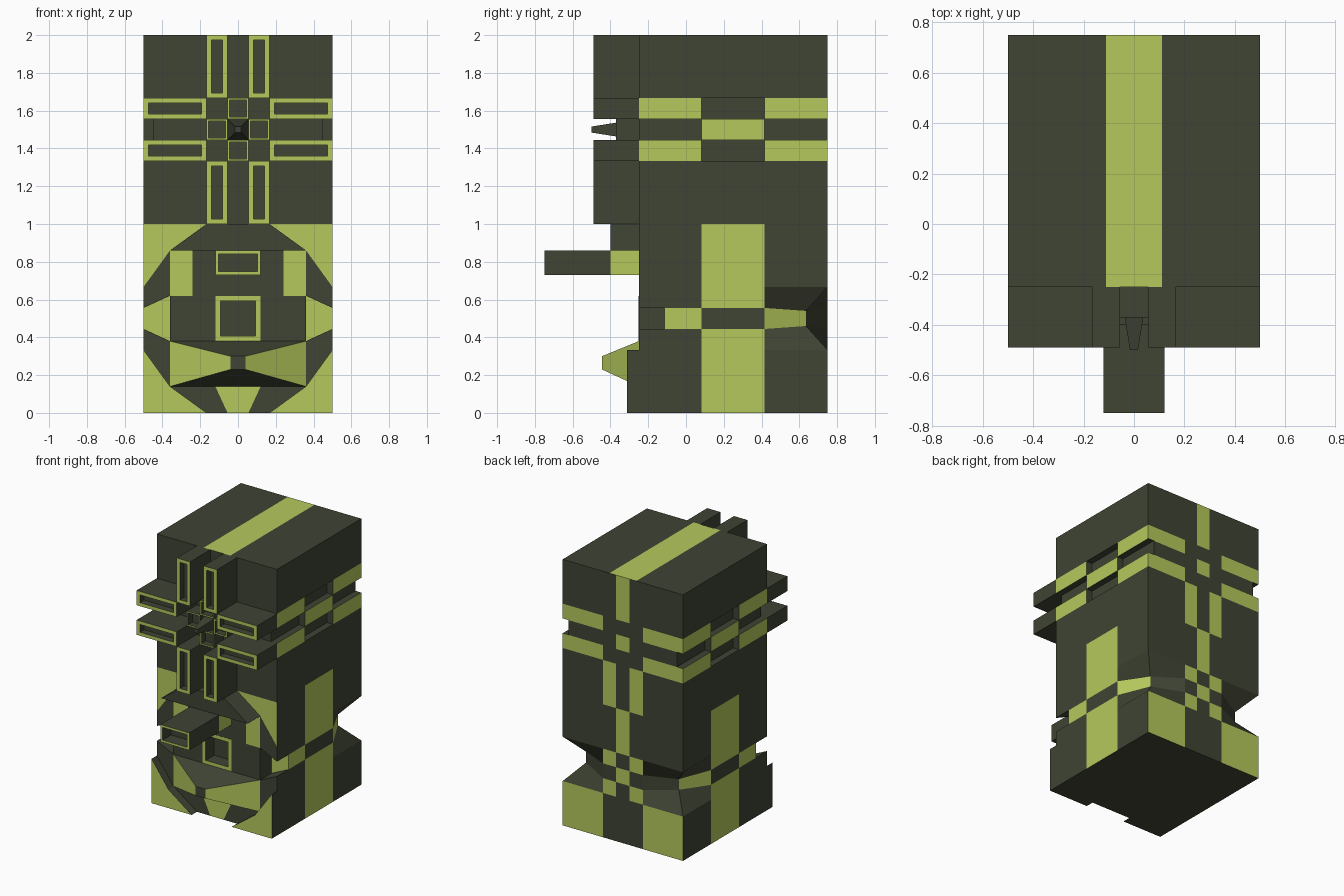
import bpy, bmesh
from mathutils import Vector

if "Cube" in bpy.data.objects:
    bpy.data.objects.remove(bpy.data.objects["Cube"])

def material(name, rgb):
    m = bpy.data.materials.new(name)
    m.diffuse_color = (*rgb, 1)
    m.use_nodes = True
    m.node_tree.nodes["Principled BSDF"].inputs["Base Color"].default_value = m.diffuse_color
    return m

MATS = [material("dark", (.05, .058, .034)), material("lime", (.462, .584, .107))]

def finish(name, bm):
    me = bpy.data.meshes.new(name)
    bm.to_mesh(me)
    bm.free()
    for m in MATS:
        me.materials.append(m)
    ob = bpy.data.objects.new(name, me)
    bpy.context.collection.objects.link(ob)
    return ob

def solid(name, back, y0, y1, lime=(), front=None, recess=None):
    """Prism or frustum from x,z outlines: back outline at y1, front outline at y0."""
    front = front or back
    bm = bmesh.new()
    b = [bm.verts.new((x, y1, z)) for x, z in back]
    f = [bm.verts.new((x, y0, z)) for x, z in front]
    n = len(b)
    faces = {"f": bm.faces.new(f), "b": bm.faces.new(b)}
    for i in range(n):
        j = (i + 1) % n
        faces[i] = bm.faces.new((f[i], f[j], b[j], b[i]))
    for k in lime:
        faces[k].material_index = 1
    bmesh.ops.recalc_face_normals(bm, faces=bm.faces[:])
    if recess:
        # lime rim around a sunken dark panel
        rim = bmesh.ops.inset_individual(bm, faces=[faces["f"]], thickness=recess[0])["faces"]
        wall = bmesh.ops.inset_individual(bm, faces=[faces["f"]], thickness=.0005, depth=-recess[1])["faces"]
        for fc in rim:
            fc.material_index = 1
        for fc in wall + [faces["f"]]:
            fc.material_index = 0
    return finish(name, bm)

def rect(x0, x1, z0, z1):
    return [(x0, z0), (x1, z0), (x1, z1), (x0, z1)]

def flip(pts, s):
    return [(s * x, z) for x, z in pts]

def shell(name, polys, center):
    """Mirrored surface of (points, lime, inward) polygons around a centre."""
    bm = bmesh.new()
    for pts, lime, inward in polys:
        for s in (1, -1):
            fc = bm.faces.new([bm.verts.new((s * x, y, z)) for x, y, z in pts])
            fc.material_index = lime
            fc.normal_update()
            out = fc.normal.dot(fc.calc_center_median() - Vector(center)) > 0
            if out == bool(inward):
                fc.normal_flip()
    bmesh.ops.remove_doubles(bm, verts=bm.verts[:], dist=1e-5)
    return finish(name, bm)

F, B = -.25, .75
T1, T2 = 1 / 12, 5 / 12            # third lines along y
N1, N2, H = 1 / 18, 1 / 6, .5      # ninth and third lines along x
R = [0, 1/3, 4/9, 5/9, 2/3, 1]     # rows along z

def xz(pts, y, lime=0):
    return ([(x, y, z) for x, z in pts], lime, 0)

def side(x, y0, y1, z0, z1, lime=0):
    return ([(x, y0, z0), (x, y1, z0), (x, y1, z1), (x, y0, z1)], lime, 0)

def level(x0, x1, z, lime=0, inward=0):
    return ([(x0, F, z), (x1, F, z), (x1, B, z), (x0, B, z)], lime, inward)

# Upper block with a waist band and patterned back
p = [level(0, 1/9, 2, 1), level(1/9, H, 2)]
for a, b, w in ((0, 1, H), (1, 4, .45), (4, 5, H)):
    p += [side(w, F, B, 1 + R[a], 1 + R[b]), xz(rect(0, w, 1 + R[a], 1 + R[b]), F)]
p += [level(.45, H, 1 + R[i], 0, 1) for i in (1, 4)]
lime = {(0, 4), (0, 2), (1, 0), (2, 1), (2, 3)}
for r in range(5):
    xs = [0, N1, N2, .45 if 0 < r < 4 else H]
    for c in range(3):
        p.append(xz(rect(xs[c], xs[c+1], 1 + R[r], 1 + R[r+1]), B, int((c, r) in lime)))
shell("upper_block", p, (0, .25, 1.5))

# Lower block: sides
p = [level(0, H, 0),
     side(H, F, T1, 0, R[2]), side(H, F, T1, R[3], 1), side(H, -.115, T1, R[2], R[3], 1),
     side(H, T1, T2, 0, R[2], 1), side(H, T1, T2, R[2], R[3]), side(H, T1, T2, R[3], 1, 1),
     side(H, T2, B, 0, R[1]), side(H, T2, B, R[4], 1)]
# Pinched rear corners
lo, hi = (.385, .635, .46), (.385, .635, .54)
pinch = [([(H, T2, R[1]), (H, B, R[1]), lo, (H, T2, R[2])], 0),
         ([(H, T2, R[2]), lo, hi, (H, T2, R[3])], 1),
         ([(H, T2, R[4]), (H, B, R[4]), hi, (H, T2, R[3])], 0)]
for pts, l in pinch:
    p.append((pts, l, 0))
    p.append(([(y - .25, x + .25, z) for x, y, z in pts], 0, 0))
# Back pattern
lime = {(0, 4), (0, 2), (1, 1), (1, 3), (2, 0)}
xs = [0, N1, N2, H]
for r in range(5):
    for c in range(3):
        if c < 2 or r in (0, 4):
            p.append(xz(rect(xs[c], xs[c+1], R[r], R[r+1]), B, int((c, r) in lime)))
# Face surface
p += [xz([(N2, 1), (H, 1), (H, R[4]), (.36, .86)], F, 1),
      xz([(.36, .86), (H, R[4]), (H, R[3]), (.36, .62)], F),
      xz([(.36, .38), (H, R[2]), (H, R[1]), (.36, .14)], F),
      xz([(0, 0), (N1, 0), (.12, .14), (0, .14)], F, 1),
      xz([(N1, 0), (N2, 0), (.36, .14), (.12, .14)], F),
      xz(rect(.24, .36, .62, .86), F, 1), xz(rect(0, .24, .62, .86), F),
      xz(rect(.12, .36, .38, .62), F)]
# Ear grooves at the front corners
g = [(.36, .38), (H, R[2]), (H, R[3]), (.36, .62)]
D = -.115
p.append(xz(g, D, 1))
p.append(side(.36, F, D, .38, .62))
for (xa, za), (xb, zb) in ((g[0], g[1]), (g[2], g[3])):
    p.append(([(xa, F, za), (xb, F, zb), (xb, D, zb), (xa, D, za)], 0, 1))
shell("lower_block", p, (0, .25, .5))

# Face features
solid("mouth", rect(-.12, .12, .38, .62), F - .001, -.1, recess=(.038, .1))
solid("brow", [(-N2, 1), (N2, 1), (.36, .86), (-.36, .86)], -.4, F)
solid("nose_root", rect(-.12, .12, .73, .86), -.4, F, lime=(0, 1, 2, 3))
solid("nose", rect(-.12, .12, .73, .86), B * -1, -.4, recess=(.025, .1))
solid("chin_spike", rect(-.36, .36, .14, .38), -.445, F, lime=(1, 3),
      front=rect(-.04, .04, .23, .3))
for s, n in ((1, "right"), (-1, "left")):
    solid("jaw_" + n, flip([(N2, 0), (H, 0), (H, R[1]), (.36, .14)], s), -.3125, F, lime="f")

# Front cross bars, small squares and side blocks
for s, n in ((1, "right"), (-1, "left")):
    for r in (1, 3):
        solid("cross_bar_" + n, flip(rect(N2, H, 1 + R[r], 1 + R[r+1]), s), -.49, F, recess=(.037, .05))
    for r in (0, 4):
        solid("upright_bar_" + n, flip(rect(N1, N2, 1 + R[r], 1 + R[r+1]), s), -.49, F, recess=(.037, .05))
    solid("small_square_" + n, flip(rect(N1, N2, 1 + R[2], 1 + R[3]), s), -.37, F, recess=(.015, .05))
    for r, cells in ((1, (0, 2)), (2, (1,)), (3, (0, 2))):
        for c in cells:
            y = [F, T1, T2, B]
            solid("side_block_" + n, flip(rect(.45, H, 1 + R[r], 1 + R[r+1]), s), y[c], y[c+1],
                  lime=(1, "b") if c == 2 else (1,))
for r in (1, 3):
    solid("small_square_centre", rect(-N1, N1, 1 + R[r], 1 + R[r+1]), -.37, F, recess=(.015, .05))
solid("centre_spike", rect(-N1, N1, 1 + R[2], 1 + R[3]), -.5, F,
      front=rect(-.016, .016, 1.484, 1.516))
